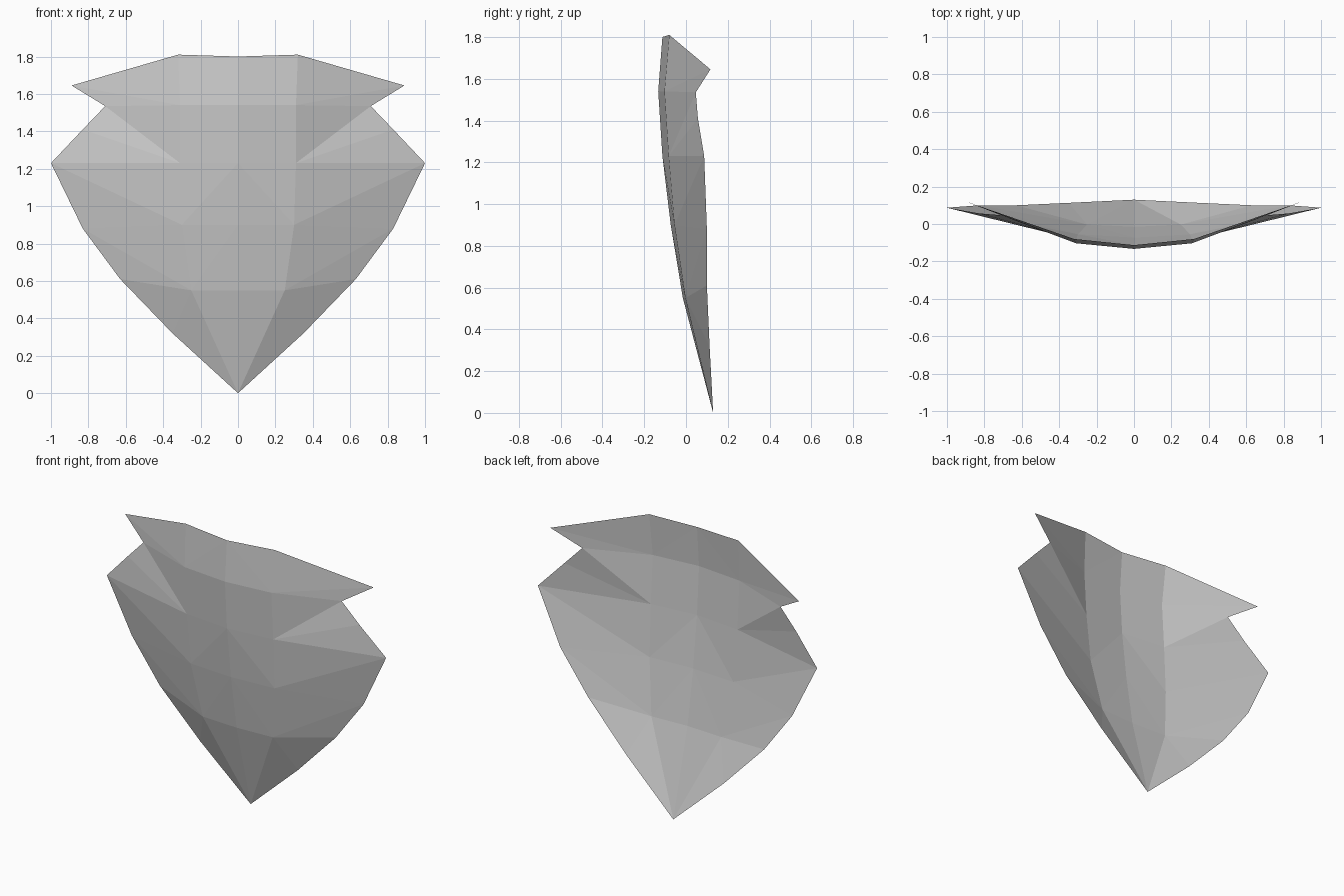
import bpy
import bmesh

cube = bpy.data.objects.get("Cube")
if cube:
    bpy.data.objects.remove(cube, do_unlink=True)

grey = bpy.data.materials.new("plain grey")
grey.use_nodes = True
grey.diffuse_color = (0.6, 0.6, 0.6, 1)
grey.node_tree.nodes["Principled BSDF"].inputs["Base Color"].default_value = (0.6, 0.6, 0.6, 1)

bm = bmesh.new()


def points(coords):
    return [bm.verts.new(co) for co in coords]


# Left half of the shell: middle ridge, inner ridge and outer edge, top to bottom
mid = points([(0, -0.113, 1.8), (0, -0.133, 1.54), (0, -0.113, 1.23),
              (0, -0.073, 0.9), (0, -0.015, 0.55)])
inner = points([(0.32, -0.08, 1.81), (0.31, -0.103, 1.54), (0.31, -0.083, 1.23),
                (0.3, -0.055, 0.9), (0.25, -0.003, 0.55)])
edge = points([(0.71, 0.047, 1.535), (0.83, 0.057, 1.41), (1, 0.087, 1.23),
               (0.83, 0.1, 0.88), (0.63, 0.1, 0.61), (0.35, 0.113, 0.32)])
point, = points([(0, 0.13, 0)])
wing_tip, = points([(0.89, 0.117, 1.645)])


def tri(*corners):
    bm.faces.new(corners)


# Central band, closing on the bottom point
for i in range(4):
    tri(mid[i], mid[i + 1], inner[i + 1])
    tri(mid[i], inner[i + 1], inner[i])
tri(mid[4], point, inner[4])

# Upper wing
tri(inner[0], inner[1], wing_tip)
tri(inner[1], edge[0], wing_tip)
tri(inner[1], inner[2], edge[0])

# Cheek fan below the wing
for i in range(2):
    tri(inner[2], edge[i + 1], edge[i])

# Tapering lower sides
for i in (2, 3):
    tri(inner[i], inner[i + 1], edge[i])
    tri(inner[i + 1], edge[i + 1], edge[i])
tri(inner[4], edge[5], edge[4])
tri(inner[4], point, edge[5])

mesh = bpy.data.meshes.new("faceted_shell")
bm.to_mesh(mesh)
bm.free()
mesh.materials.append(grey)
shell = bpy.data.objects.new("faceted_shell", mesh)
bpy.context.collection.objects.link(shell)

# Right half
mirror = shell.modifiers.new("mirror", 'MIRROR')
mirror.use_clip = True
mirror.merge_threshold = 0.001
